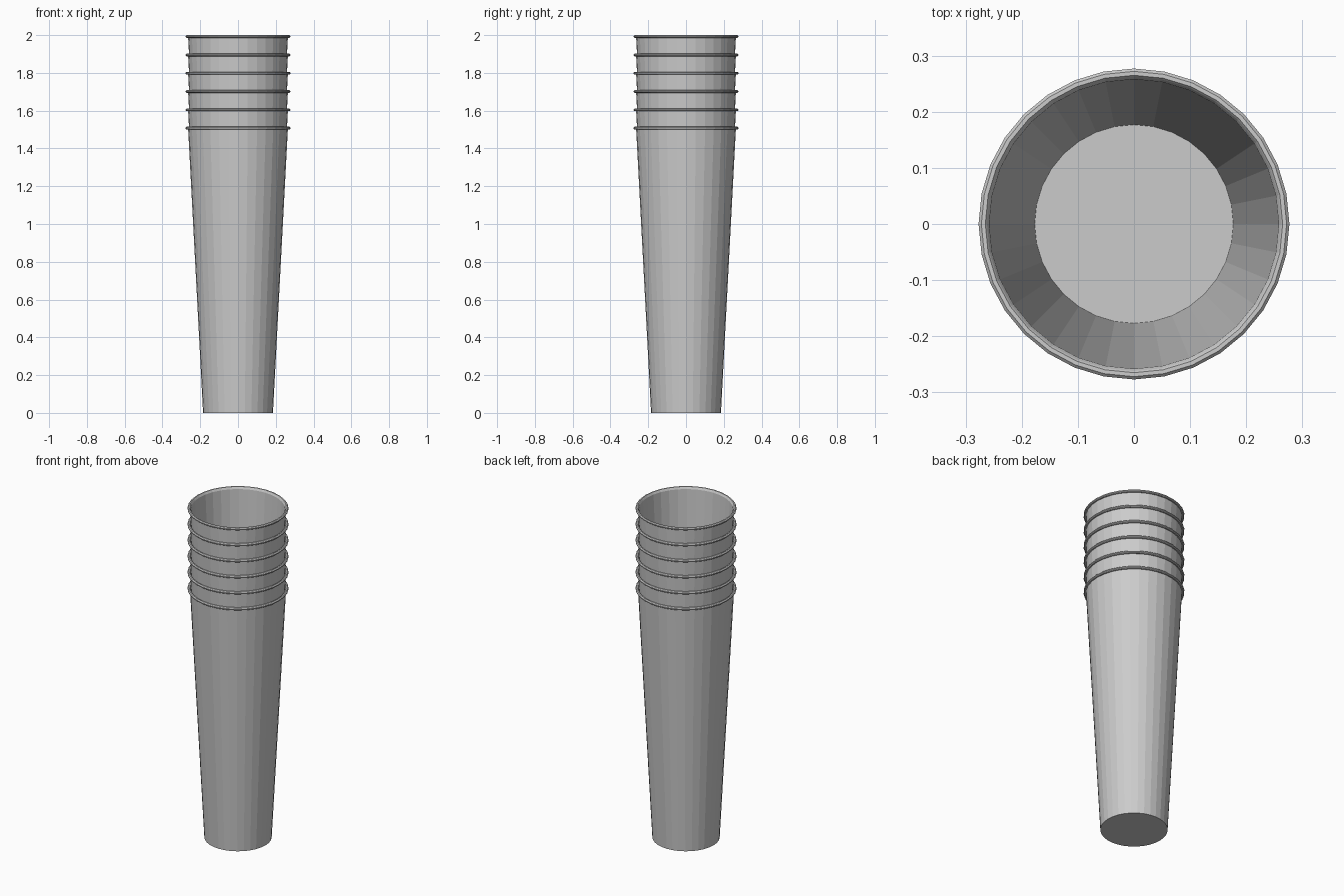
import bpy, bmesh
from math import cos, sin, tau

if "Cube" in bpy.data.objects:
    bpy.data.objects.remove(bpy.data.objects["Cube"])

SIDES = 32
COUNT = 6
STEP = 0.097

# Cup cross-section (radius, height): underside, outer wall, rolled lip, inner wall, floor
PROFILE = [(0.185, 0.0), (0.264, 1.501), (0.272, 1.5), (0.277, 1.504),
           (0.277, 1.510), (0.272, 1.515), (0.265, 1.515), (0.262, 1.511),
           (0.258, 1.503), (0.177, 0.008)]


def make_cup(name, z):
    bm = bmesh.new()
    rings = [[bm.verts.new((r * cos(tau * i / SIDES), r * sin(tau * i / SIDES), h))
              for i in range(SIDES)] for r, h in PROFILE]
    for a, b in zip(rings, rings[1:]):
        for i in range(SIDES):
            j = (i + 1) % SIDES
            bm.faces.new((a[i], a[j], b[j], b[i]))
    # Underside and inner floor
    bm.faces.new(rings[0][::-1])
    bm.faces.new(rings[-1])
    bmesh.ops.recalc_face_normals(bm, faces=bm.faces)
    mesh = bpy.data.meshes.new(name)
    bm.to_mesh(mesh)
    bm.free()
    cup = bpy.data.objects.new(name, mesh)
    cup.location.z = z
    bpy.context.collection.objects.link(cup)


# Nested stack of identical cups
for n in range(COUNT):
    make_cup(f"cup_{n + 1}", n * STEP)
